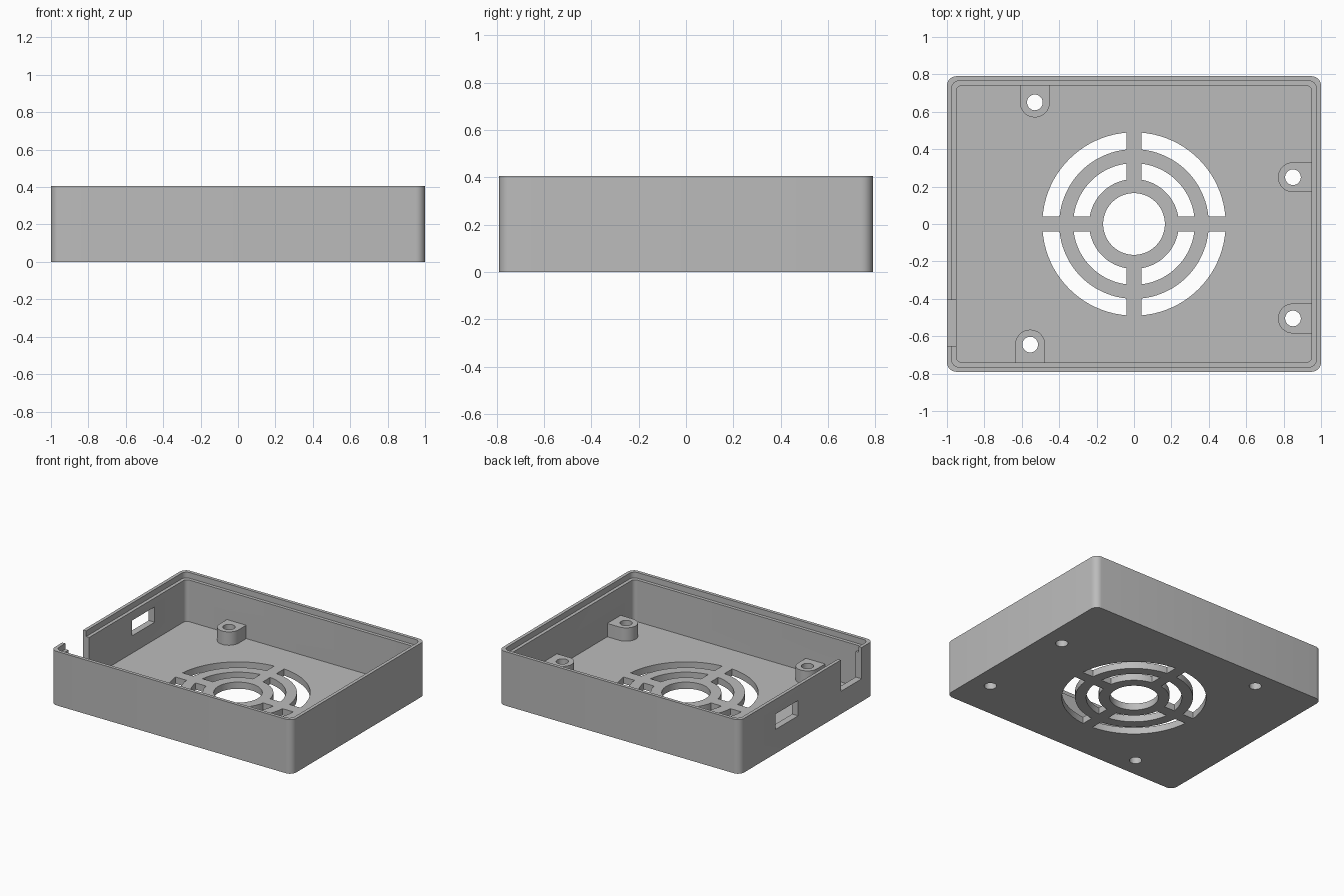
import bpy, bmesh, math

if "Cube" in bpy.data.objects:
    bpy.data.objects.remove(bpy.data.objects["Cube"])

grey = bpy.data.materials.new("light_grey_plastic")
grey.diffuse_color = (0.5, 0.5, 0.5, 1)
grey.use_nodes = True
grey.node_tree.nodes["Principled BSDF"].inputs["Base Color"].default_value = grey.diffuse_color


def prism(name, pts, z0, z1):
    """Extrude a counter-clockwise outline from z0 to z1."""
    bm = bmesh.new()
    base = bm.faces.new([bm.verts.new((x, y, z0)) for x, y in pts])
    ext = bmesh.ops.extrude_face_region(bm, geom=[base])["geom"]
    bmesh.ops.translate(bm, vec=(0, 0, z1 - z0),
                        verts=[g for g in ext if isinstance(g, bmesh.types.BMVert)])
    bmesh.ops.recalc_face_normals(bm, faces=bm.faces)
    me = bpy.data.meshes.new(name)
    bm.to_mesh(me)
    bm.free()
    me.materials.append(grey)
    ob = bpy.data.objects.new(name, me)
    bpy.context.collection.objects.link(ob)
    return ob


def arc(cx, cy, r, a0, a1, n):
    return [(cx + r * math.cos(a0 + (a1 - a0) * i / n),
             cy + r * math.sin(a0 + (a1 - a0) * i / n)) for i in range(n + 1)]


def circle(cx, cy, r, n=48):
    return arc(cx, cy, r, 0, 2 * math.pi, n)[:-1]


def rounded_rect(hx, hy, r):
    pts = []
    for k, (sx, sy) in enumerate([(1, 1), (-1, 1), (-1, -1), (1, -1)]):
        a = k * math.pi / 2
        pts += arc(sx * (hx - r), sy * (hy - r), r, a, a + math.pi / 2, 6)
    return pts


def rect(x0, x1, y0, y1):
    return [(x0, y0), (x1, y0), (x1, y1), (x0, y1)]


def combine(target, tool, op):
    m = target.modifiers.new("bool", 'BOOLEAN')
    m.operation, m.object, m.solver = op, tool, 'EXACT'
    bpy.context.view_layer.objects.active = target
    bpy.ops.object.modifier_apply(modifier=m.name)
    bpy.data.objects.remove(tool, do_unlink=True)


def cut(pts, z0, z1):
    combine(case, prism("cutter", pts, z0, z1), 'DIFFERENCE')


# Shell: outer block, main cavity, stepped lip for the lid
HX, HY, H, FLOOR = 1.0, 0.79, 0.405, 0.05
case = prism("enclosure_case", rounded_rect(HX, HY, 0.05), 0, H)
cut(rounded_rect(HX - 0.05, HY - 0.05, 0.03), FLOOR, H + 0.1)
cut(rounded_rect(HX - 0.025, HY - 0.025, 0.04), 0.362, H + 0.1)

# Screw bosses: D-shaped posts whose flat end runs into the nearest wall
# (centre x, centre y, direction to wall, distance to reach inside wall)
bosses = [(-0.53, 0.65, 90, 0.115), (-0.555, -0.645, -90, 0.12),
          (0.85, 0.25, 0, 0.12), (0.85, -0.505, 0, 0.12)]
for x, y, deg, reach in bosses:
    d = math.radians(deg)
    c, s = math.cos(d), math.sin(d)
    local = arc(0, 0, 0.08, math.pi / 2, 3 * math.pi / 2, 24) + [(reach, -0.08), (reach, 0.08)]
    post = prism("boss", [(x + u * c - v * s, y + u * s + v * c) for u, v in local], 0.02, 0.15)
    combine(case, post, 'UNION')
for x, y, _, _ in bosses:
    cut(circle(x, y, 0.042, 32), -0.1, 0.3)

# Fan grille: centre hole and two rings of slots split by straight spokes
cut(circle(0, 0, 0.165, 64), -0.1, 0.2)
SPOKE = 0.041
for r0, r1 in [(0.24, 0.325), (0.40, 0.49)]:
    t0, t1 = math.asin(SPOKE / r0), math.asin(SPOKE / r1)
    for k in range(4):
        a = k * math.pi / 2
        b = a + math.pi / 2
        cut(arc(0, 0, r1, a + t1, b - t1, 20) + arc(0, 0, r0, b - t0, a + t0, 20), -0.1, 0.2)

# Left wall: open cable notch and rectangular port
cut(rect(-1.1, -0.93, -0.652, -0.405), 0.17, H + 0.1)
cut(rect(-1.1, -0.93, 0.10, 0.37), 0.18, 0.295)

# Smooth the rounded corners, keep the edges sharp
bpy.ops.object.select_all(action='DESELECT')
case.select_set(True)
bpy.context.view_layer.objects.active = case
bpy.ops.object.shade_smooth_by_angle(angle=math.radians(30))
